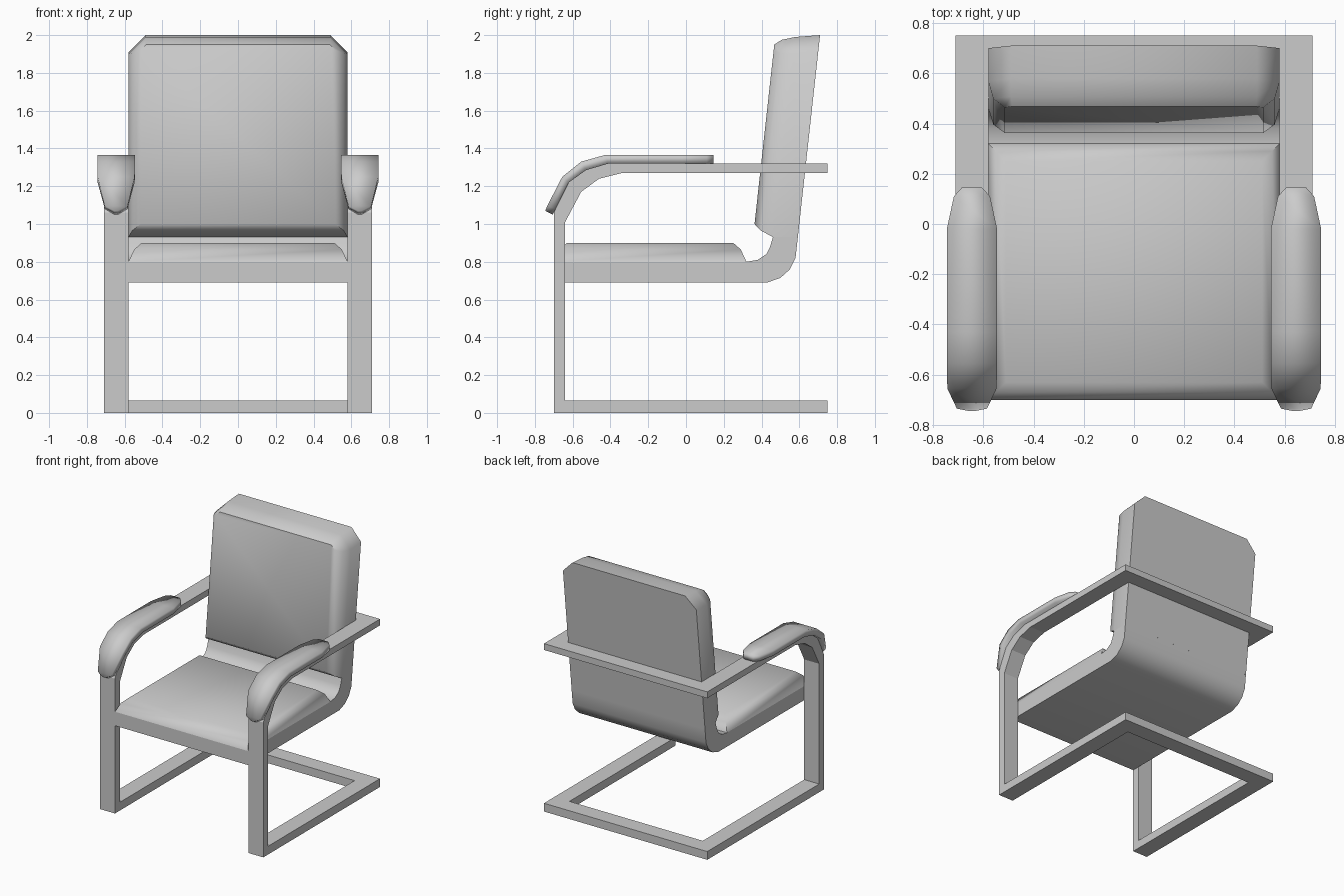
import bpy, bmesh, math

cube = bpy.data.objects.get("Cube")
if cube:
    bpy.data.objects.remove(cube, do_unlink=True)

grey = bpy.data.materials.new("plain grey")
grey.use_nodes = True
grey.diffuse_color = (0.6, 0.6, 0.6, 1)
grey.node_tree.nodes["Principled BSDF"].inputs["Base Color"].default_value = (0.6, 0.6, 0.6, 1)


def loft(name, loops, angle=None):
    """Skin a row of equal-length loops, cap both ends, smooth below the angle."""
    bm = bmesh.new()
    rings = [[bm.verts.new(p) for p in loop] for loop in loops]
    n = len(rings[0])
    for a, b in zip(rings, rings[1:]):
        for i in range(n):
            j = (i + 1) % n
            bm.faces.new((a[i], a[j], b[j], b[i]))
    bm.faces.new(rings[0])
    bm.faces.new(rings[-1])
    bmesh.ops.recalc_face_normals(bm, faces=bm.faces)
    mesh = bpy.data.meshes.new(name)
    bm.to_mesh(mesh)
    bm.free()
    mesh.materials.append(grey)
    obj = bpy.data.objects.new(name, mesh)
    bpy.context.collection.objects.link(obj)
    if angle:
        bpy.ops.object.select_all(action='DESELECT')
        obj.select_set(True)
        bpy.context.view_layer.objects.active = obj
        bpy.ops.object.shade_smooth_by_angle(angle=math.radians(angle))
    return obj


def band(name, outer, inner, x, widths, angle=None):
    """Flat band between two (y, z) paths, centred on x, with half widths."""
    loops = [[(x - w, *o), (x + w, *o), (x + w, *i), (x - w, *i)]
             for o, i, w in zip(outer, inner, widths)]
    return loft(name, loops, angle)


# Side frames: base runner, front leg and bent arm in one band
frame_out = [(.75, 0), (-.70, 0), (-.70, 1.06), (-.62, 1.22),
             (-.53, 1.285), (-.41, 1.32), (.75, 1.32)]
frame_in = [(.75, .065), (-.64, .065), (-.64, 1.01), (-.555, 1.17),
            (-.46, 1.24), (-.34, 1.27), (.75, 1.27)]

# Arm cushions follow the bend and taper at both ends
pad_low = [(.145, 1.32), (.11, 1.32), (-.02, 1.32), (-.41, 1.32),
           (-.53, 1.285), (-.62, 1.22), (-.69, 1.08), (-.705, 1.05)]
pad_top = [(.145, 1.365), (.11, 1.365), (-.02, 1.365), (-.43, 1.365),
           (-.555, 1.33), (-.655, 1.25), (-.735, 1.095), (-.745, 1.07)]
pad_width = [.04, .072, .1, .1, .1, .098, .06, .01]

for side, s in (("right", -1), ("left", 1)):
    band(side + "_frame", frame_out, frame_in, s * .645, [.065] * 7)
    band(side + "_arm_cushion", pad_top, pad_low, s * .645, pad_width, 120)

# Rear cross bars
for name, z, h in (("base_rear_bar", 0, .065), ("upper_rear_bar", 1.27, .05)):
    band(name, [(.62, z + h), (.75, z + h)], [(.62, z), (.75, z)], 0, [.58] * 2)

# Bent shell under the seat and behind the back
shell_out = [(-.70, .69), (.43, .69), (.50, .715), (.55, .76), (.58, .82), (.592, .93)]
shell_in = [(-.70, .80), (.32, .80), (.38, .81), (.425, .84), (.445, .88), (.46, .93)]
band("seat_shell", shell_out, shell_in, 0, [.58] * 6, 50)

# Seat cushion with rounded rim
seat = []
for inset, z in ((0, .80), (.03, .865), (.07, .90)):
    w, front, rear = .58 - inset, -.70 + inset, .32 - inset
    seat.append([(-w, front, z), (w, front, z), (w, rear, z), (-w, rear, z)])
loft("seat_cushion", seat, 60)

# Backrest: leaning layers from the rear face to the inset front face
back = []
for depth, w, low, top, cut in ((0, .58, .93, 2.0, .09), (.13, .58, .93, 1.99, .09),
                                (.20, .56, .965, 1.975, .07), (.237, .515, 1.0, 1.95, .03)):
    outline = [(-w, low), (w, low), (w, top - cut), (w - cut, top),
               (cut - w, top), (-w, top - cut)]
    back.append([(x, .58 + .11 * (z - .82) - depth, z) for x, z in outline])
loft("backrest", back, 50)
